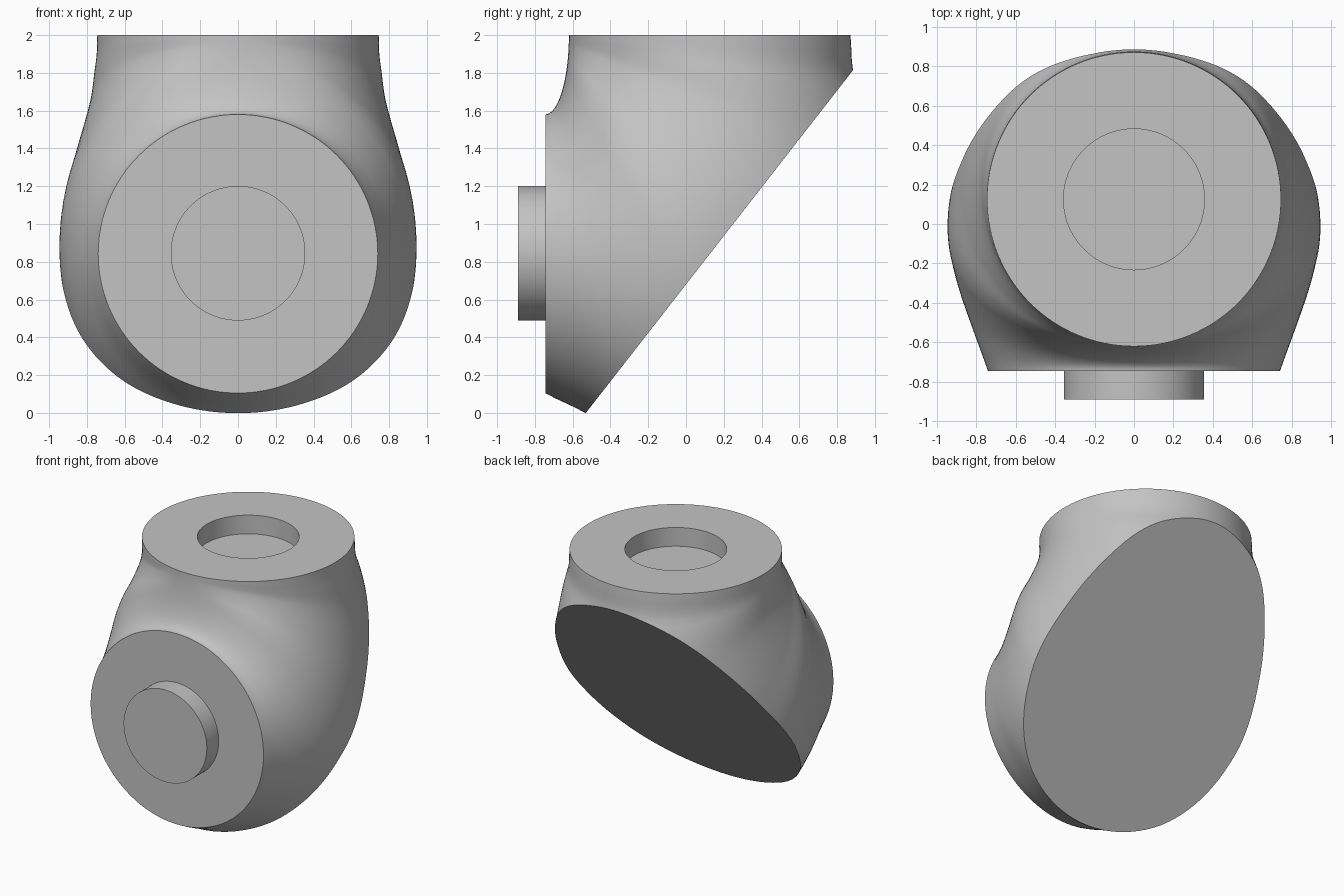
import bpy
import bmesh
from math import sin, cos, pi, radians

SEG, STEPS = 128, 60
PIVOT_Y, PIVOT_Z = -0.745, 2.0        # line the elbow sections fan around

if "Cube" in bpy.data.objects:
    bpy.data.objects.remove(bpy.data.objects["Cube"], do_unlink=True)

grey = bpy.data.materials.new("plain_grey")
grey.use_nodes = True
colour = (0.55, 0.55, 0.55, 1)
grey.diffuse_color = colour
grey.node_tree.nodes["Principled BSDF"].inputs["Base Color"].default_value = colour

# Fan angle in degrees, outer reach of the section, half width
PROFILE = [(0, 1.615, .745), (6.5, 1.64, .748), (10.8, 1.71, .757),
           (21.6, 1.91, .785), (38.5, 2.25, .875), (50, 2.4, .932),
           (58, 2.48, .945), (65, 2.47, .922), (71, 2.38, .887),
           (78.4, 2.18, .83), (84, 2.01, .785), (90, 1.895, .74)]


def smooth_value(t, col):
    """Cubic interpolation of one profile column."""
    def slope(i):
        a, b = PROFILE[max(i - 1, 0)], PROFILE[min(i + 1, len(PROFILE) - 1)]
        return (b[col] - a[col]) / (b[0] - a[0])
    i = 0
    while i < len(PROFILE) - 2 and t > PROFILE[i + 1][0]:
        i += 1
    a, b = PROFILE[i], PROFILE[i + 1]
    h = b[0] - a[0]
    u = (t - a[0]) / h
    return ((1 + 2 * u) * (1 - u) ** 2 * a[col] + u * u * (3 - 2 * u) * b[col]
            + h * u * (1 - u) * ((1 - u) * slope(i) - u * slope(i + 1)))


def add_ring(bm, angle, centre, reach, width, drop=0.0):
    """Ellipse in the plane at the given fan angle."""
    ring = []
    for k in range(SEG):
        a = 2 * pi * k / SEG
        d = centre + reach * cos(a)
        ring.append(bm.verts.new((width * sin(a), PIVOT_Y + d * cos(angle),
                                  PIVOT_Z - d * sin(angle) - drop)))
    return ring


def finish(bm, name):
    bmesh.ops.recalc_face_normals(bm, faces=bm.faces)
    mesh = bpy.data.meshes.new(name)
    bm.to_mesh(mesh)
    bm.free()
    mesh.materials.append(grey)
    obj = bpy.data.objects.new(name, mesh)
    bpy.context.collection.objects.link(obj)
    bpy.ops.object.select_all(action='DESELECT')
    obj.select_set(True)
    bpy.context.view_layer.objects.active = obj
    bpy.ops.object.shade_smooth_by_angle(angle=radians(30))
    return obj


# Elbow body: socket floor, socket wall, top face, then swept sections
bm = bmesh.new()
rings = [add_ring(bm, 0, .87, .357, .357, .145), add_ring(bm, 0, .87, .357, .357)]
for s in range(STEPS + 1):
    t = 90 * s / STEPS
    p = radians(t)
    inner = ((cos(p) / .125) ** 2 + (sin(p) / .42) ** 2) ** -0.5
    outer = smooth_value(t, 1)
    rings.append(add_ring(bm, p, (inner + outer) / 2, (outer - inner) / 2,
                          smooth_value(t, 2)))
for a, b in zip(rings, rings[1:]):
    for k in range(SEG):
        n = (k + 1) % SEG
        bm.faces.new((a[k], a[n], b[n], b[k]))
bm.faces.new(rings[0])
bm.faces.new(rings[-1])

# Slanted flat cut across the back and underside
cut = bmesh.ops.bisect_plane(bm, geom=bm.verts[:] + bm.edges[:] + bm.faces[:],
                             dist=1e-5, plane_co=(0, -.53, 0),
                             plane_no=(0, 1.283, -1), clear_outer=True)
bmesh.ops.holes_fill(bm, edges=[e for e in bm.edges if e.is_boundary], sides=0)
finish(bm, "elbow_body")

# Round connector peg on the front face
bm = bmesh.new()
ends = []
for y in (-.89, -.74):
    ends.append([bm.verts.new((.356 * sin(2 * pi * k / SEG), y,
                               .845 + .356 * cos(2 * pi * k / SEG)))
                 for k in range(SEG)])
    bm.faces.new(ends[-1])
for k in range(SEG):
    n = (k + 1) % SEG
    bm.faces.new((ends[0][k], ends[0][n], ends[1][n], ends[1][k]))
finish(bm, "front_peg")
